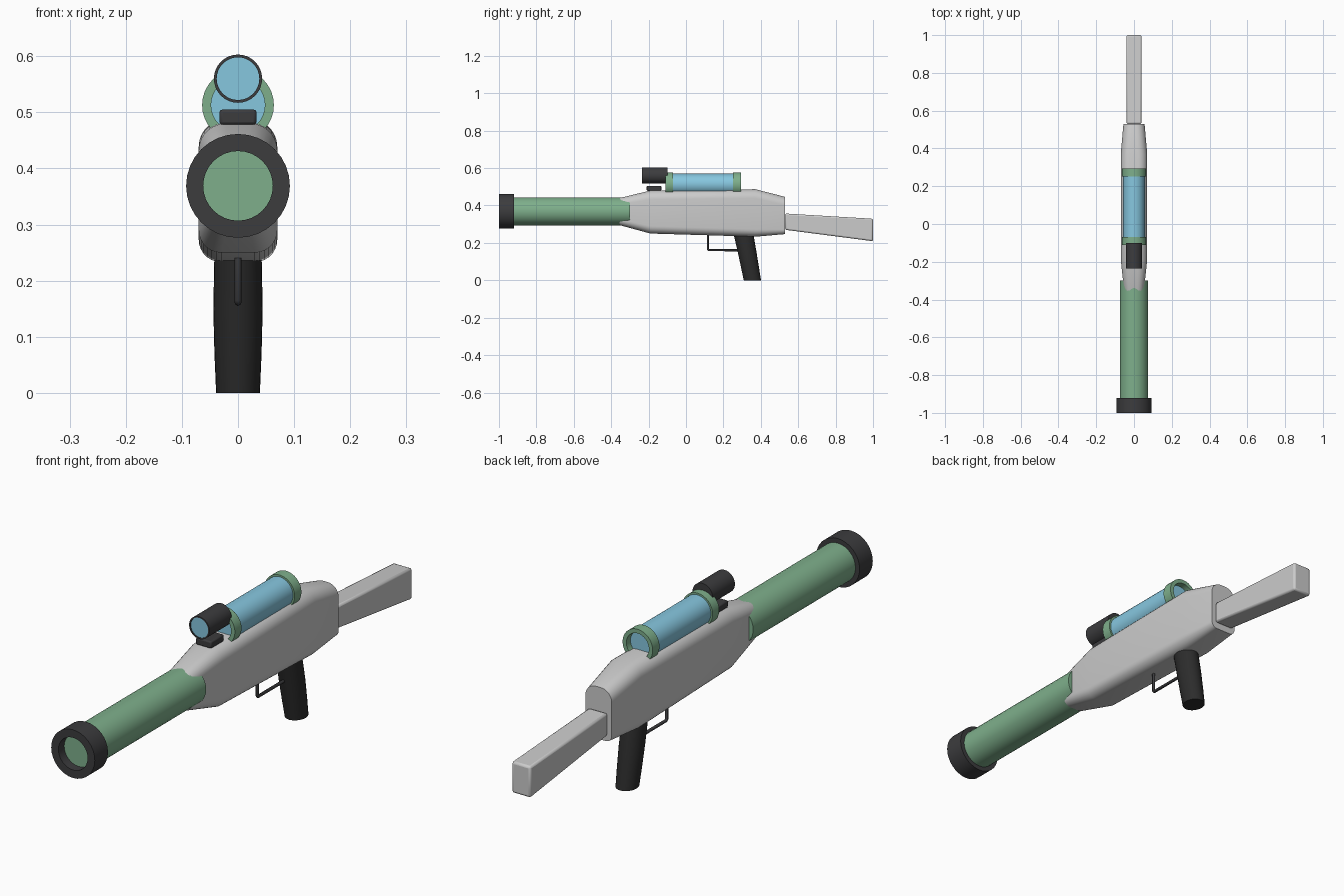
import bpy, bmesh
from math import sin, cos, pi, radians

if "Cube" in bpy.data.objects:
    bpy.data.objects.remove(bpy.data.objects["Cube"])


def material(name, rgb):
    m = bpy.data.materials.new(name)
    m.diffuse_color = (*rgb, 1)
    m.use_nodes = True
    m.node_tree.nodes["Principled BSDF"].inputs["Base Color"].default_value = m.diffuse_color
    return m


GREEN = material("green", (0.21, 0.43, 0.26))
BLUE = material("blue", (0.24, 0.57, 0.74))
DARK = material("dark", (0.045, 0.045, 0.048))
GRIP = material("grip_dark", (0.025, 0.025, 0.025))


def loft(name, rings, mat=None, closed=False, bevel=0):
    """Skin a list of equal-length point rings; cap the ends or close the loop."""
    bm = bmesh.new()
    vs = [[bm.verts.new(p) for p in r] for r in rings]
    n = len(vs[0])
    pairs = list(zip(vs, vs[1:])) + ([(vs[-1], vs[0])] if closed else [])
    for a, b in pairs:
        for i in range(n):
            j = (i + 1) % n
            bm.faces.new((a[i], a[j], b[j], b[i]))
    if not closed:
        bm.faces.new(vs[0])
        bm.faces.new(vs[-1])
    bmesh.ops.recalc_face_normals(bm, faces=bm.faces)
    me = bpy.data.meshes.new(name)
    bm.to_mesh(me)
    bm.free()
    ob = bpy.data.objects.new(name, me)
    bpy.context.collection.objects.link(ob)
    if mat:
        me.materials.append(mat)
    bpy.ops.object.select_all(action='DESELECT')
    ob.select_set(True)
    bpy.context.view_layer.objects.active = ob
    bpy.ops.object.shade_smooth_by_angle(angle=radians(30))
    if bevel:
        mod = ob.modifiers.new("bevel", 'BEVEL')
        mod.width, mod.segments = bevel, 2
    return ob


def circle(y, z, r, n=32):
    return [(r * cos(2 * pi * i / n), y, z + r * sin(2 * pi * i / n)) for i in range(n)]


def rod(name, y0, y1, z, r, mat):
    return loft(name, [circle(y0, z, r), circle(y1, z, r)], mat)


def tube(name, y0, y1, z, r, hole, mat):
    return loft(name, [circle(y0, z, r), circle(y1, z, r),
                       circle(y1, z, hole), circle(y0, z, hole)], mat, closed=True)


def body_ring(y, w, z0, z1, rt, rb, seg=7):
    """Rounded rectangle with separate top and bottom corner radii."""
    pts = []
    for cx, cz, r, a0 in ((w - rt, z1 - rt, rt, 0), (rt - w, z1 - rt, rt, 90),
                          (rb - w, z0 + rb, rb, 180), (w - rb, z0 + rb, rb, 270)):
        for k in range(seg + 1):
            a = radians(a0 + 90 * k / seg)
            pts.append((cx + r * cos(a), y, cz + r * sin(a)))
    return pts


def box_ring(y, w, z0, z1):
    return [(-w, y, z0), (w, y, z0), (w, y, z1), (-w, y, z1)]


# barrel and muzzle
rod("barrel", -0.965, -0.30, 0.369, 0.075, GREEN)
tube("muzzle_ring", -1.0, -0.92, 0.369, 0.0925, 0.062, DARK)

# receiver body, tapered at both ends
loft("receiver", [body_ring(-0.355, 0.052, 0.295, 0.440, 0.036, 0.032),
                  body_ring(-0.19, 0.070, 0.250, 0.480, 0.048, 0.040),
                  body_ring(0.37, 0.070, 0.233, 0.487, 0.048, 0.040),
                  body_ring(0.53, 0.056, 0.247, 0.446, 0.045, 0.025)])

# shoulder stock
loft("stock", [box_ring(0.53, 0.04, 0.27, 0.357),
               box_ring(1.0, 0.04, 0.209, 0.329)], bevel=0.008)

# raked oval grip: z, centre y, half width, half depth
loft("grip", [[(w * cos(2 * pi * i / 28), yc + d * sin(2 * pi * i / 28), z) for i in range(28)]
              for z, yc, w, d in ((0, 0.355, 0.039, 0.046), (0.07, 0.342, 0.042, 0.048),
                                  (0.15, 0.327, 0.044, 0.050), (0.25, 0.307, 0.042, 0.053))], GRIP)

# trigger guard, a bent rod
cu = bpy.data.curves.new("trigger_guard", 'CURVE')
cu.dimensions = '3D'
cu.bevel_depth, cu.bevel_resolution = 0.006, 2
sp = cu.splines.new('POLY')
path = ((0.117, 0.25), (0.117, 0.166), (0.121, 0.161), (0.30, 0.161))
sp.points.add(len(path) - 1)
for p, (y, z) in zip(sp.points, path):
    p.co = (0, y, z, 1)
cu.materials.append(DARK)
bpy.context.collection.objects.link(bpy.data.objects.new("trigger_guard", cu))

# energy tank with an open collar at each end
rod("tank", -0.085, 0.268, 0.513, 0.057, BLUE)
for side, y0, y1 in (("front", -0.11, -0.07), ("rear", 0.252, 0.293)):
    tube("tank_collar_" + side, y0, y1, 0.513, 0.064, 0.048, GREEN)

# sight with lens and mount
loft("sight", [circle(-0.225, 0.560, 0.038), circle(-0.235, 0.560, 0.038),
               circle(-0.235, 0.560, 0.043), circle(-0.10, 0.560, 0.043)], DARK)
rod("sight_lens", -0.232, -0.22, 0.560, 0.0385, BLUE)
loft("sight_mount", [box_ring(-0.21, 0.033, 0.478, 0.505),
                     box_ring(-0.132, 0.033, 0.478, 0.505)], DARK, bevel=0.005)
